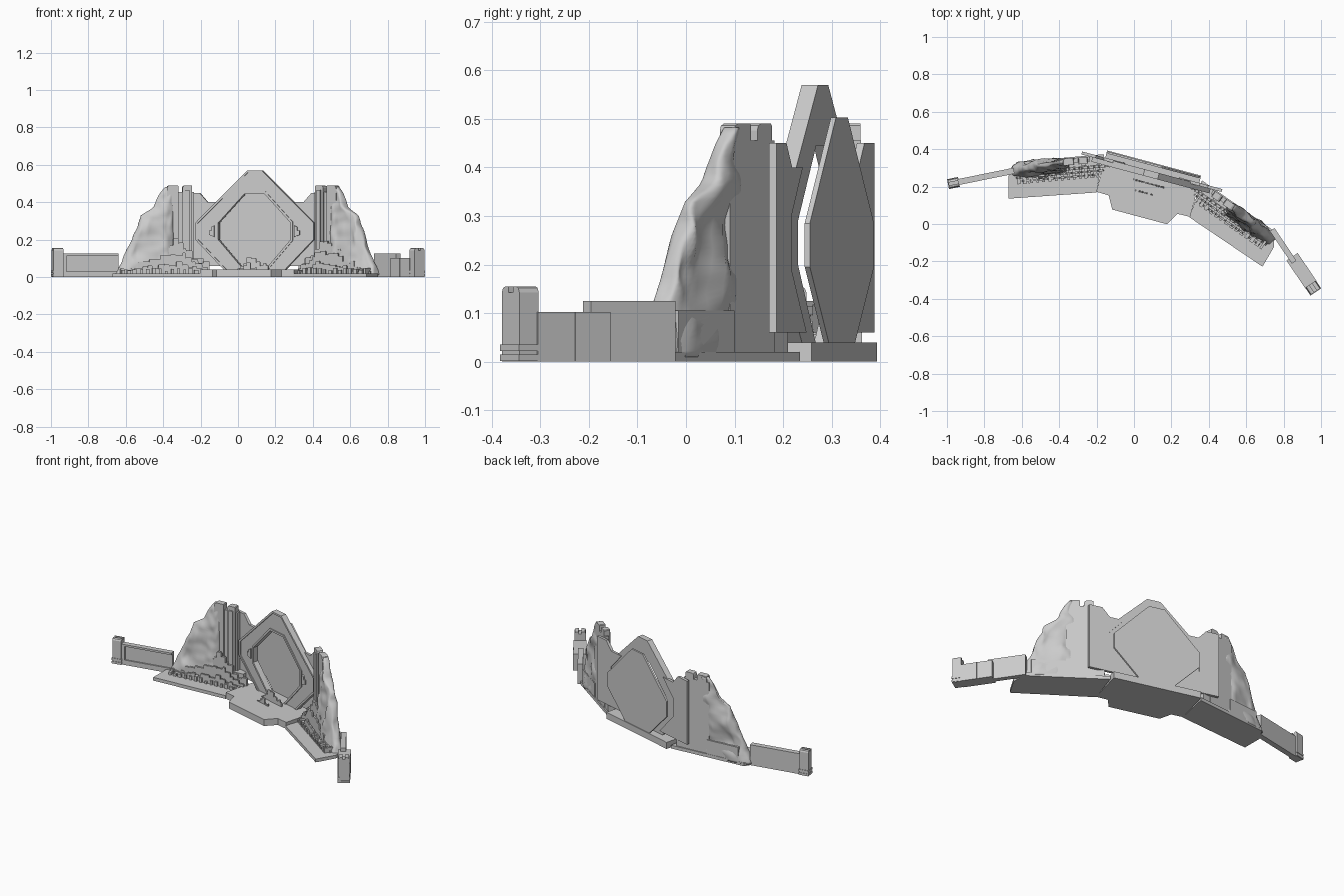
import bpy, bmesh, math, random
from mathutils import Matrix, Vector, noise

if "Cube" in bpy.data.objects:
    bpy.data.objects.remove(bpy.data.objects["Cube"])

random.seed(4)
T, R = Matrix.Translation, lambda deg: Matrix.Rotation(math.radians(deg), 4, 'Z')


def finish(name, bm, smooth=False):
    bmesh.ops.recalc_face_normals(bm, faces=bm.faces)
    me = bpy.data.meshes.new(name)
    bm.to_mesh(me)
    bm.free()
    ob = bpy.data.objects.new(name, me)
    bpy.context.collection.objects.link(ob)
    if smooth:
        me.polygons.foreach_set("use_smooth", [True] * len(me.polygons))
    return ob


def prism(name, pts, lo, hi, M, flat=False):
    """Extrude an outline: (x, z) along y, or (x, y) along z when flat."""
    bm = bmesh.new()
    put = lambda a, b, c: bm.verts.new(M @ (Vector((a, b, c)) if flat else Vector((a, c, b))))
    A = [put(a, b, lo) for a, b in pts]
    B = [put(a, b, hi) for a, b in pts]
    n = len(pts)
    bm.faces.new(A)
    bm.faces.new(B[::-1])
    for i in range(n):
        bm.faces.new((A[i], A[(i + 1) % n], B[(i + 1) % n], B[i]))
    return finish(name, bm)


def box(name, x0, x1, y0, y1, z0, z1, M):
    return prism(name, [(x0, z0), (x1, z0), (x1, z1), (x0, z1)], y0, y1, M)


def mirrored(half):
    return half + [(-x, y) for x, y in reversed(half)]


def lerp(table, t):
    for (a, va), (b, vb) in zip(table, table[1:]):
        if t <= b:
            return va + (vb - va) * (t - a) / (b - a)
    return table[-1][1]


GATE = T((0.095, 0.2775, 0)) @ R(-15)
OFFSET = T((0.348, -0.023, 0)) @ R(-20)
WINGS = {"right": GATE @ OFFSET, "left": GATE @ Matrix.Scale(-1, 4, (1, 0, 0)) @ OFFSET}

# Central platform
prism("gate_platform", mirrored([(.26, .05), (.26, -.178), (.19, -.18), (.152, -.248)]), 0, .04, GATE, True)

# Diamond gate frame, open at the bottom, with a thin raised lip
outer = [(.17, .04), (.327, .2), (.327, .29), (.04, .57)]
inner = [(.06, .04), (.2, .2), (.2, .29), (.055, .445)]
lip = [(.075, .04), (.212, .195), (.212, .295), (.06, .458)]


def arch(name, o, i, lo, hi):
    pts = mirrored(o) + [(-x, z) for x, z in i] + i[::-1]
    prism(name, pts, lo, hi, GATE)


arch("gate_frame", outer, inner, -.024, .005)
arch("gate_frame_lip", lip, inner, -.03, -.022)
rim = [(.155, .04), (.315, .204), (.315, .286), (.036, .558)]
arch("gate_frame_rim", outer, rim, -.03, -.022)

# Back door panel
prism("door_panel", mirrored([(.105, .04), (.255, .195), (.255, .285), (.047, .503)]), .034, .045, GATE)

# Side panels beside the gate and latches on the frame
for side, sg in (("right", 1), ("left", -1)):
    pts = [(.388, .06), (.388, .45), (.31, .45), (.265, .4), (.18, .4), (.27, .3), (.27, .19), (.15, .06)]
    prism(f"side_panel_{side}", [(sg * x, z) for x, z in pts], -.006, .01, GATE)
    latch = [(.222, .215), (.25, .225), (.25, .25), (.237, .25), (.237, .268), (.222, .275)]
    prism(f"frame_latch_{side}", [(sg * x, z) for x, z in latch], -.034, -.022, GATE)


def skyline(s0, s1, base, envelope, step):
    """Stepped, notched ruin outline under an envelope."""
    pts, s = [(s0, base)], s0
    while s < s1 - .004:
        e = min(s + step * random.uniform(.6, 1.5), s1)
        h = max(base + .006, lerp(envelope, (s + e) / 2) + random.uniform(-.013, .013))
        c = min(.004, (e - s) * .3)
        pts += [(s, h - c), (s + c, h), (e - c, h), (e, h - c)]
        s = e + .0005
    return pts + [(pts[-1][0], base)]


# Small debris cut-outs on the platform
prism("debris_back", skyline(-.085, .085, .04, [(-.09, .05), (-.04, .08), (0, .115), (.04, .08), (.09, .05)], .02),
      -.067, -.059, GATE)
prism("debris_front", skyline(-.06, .035, .04, [(-.06, .046), (-.01, .07), (.04, .046)], .018), -.12, -.112, GATE)

EDGE = [(0, .425), (.03, .41), (.08, .375), (.17, .335), (.26, .305), (.33, .265),
        (.37, .205), (.45, .165), (.485, .135)]


def cliff(name, M, seed):
    bm = bmesh.new()
    rows, N, rings = 40, 48, []
    for r in range(rows + 1):
        z = .01 + .472 * r / rows
        s0, s1 = .1, lerp(EDGE, z)
        front, back = -.07 + .055 * z / .48, .016
        ring = []
        for k in range(N):
            a = 2 * math.pi * k / N
            c, d = math.cos(a), math.sin(a)
            x = (s0 + s1) / 2 + (s1 - s0) / 2 * math.copysign(abs(c) ** .6, c)
            y = (front + back) / 2 + (back - front) / 2 * math.copysign(abs(d) ** .7, d)
            p = Vector((x * 14, y * 14, z * 9 + seed))
            n = noise.noise(p) + .5 * noise.noise(p * 2.3)
            ring.append(bm.verts.new(M @ Vector((x + .012 * n * (c > 0), y + .018 * n * -d, z))))
        rings.append(ring)
    for A, B in zip(rings, rings[1:]):
        for k in range(N):
            bm.faces.new((A[k], A[(k + 1) % N], B[(k + 1) % N], B[k]))
    bm.faces.new(rings[0])
    bm.faces.new(rings[-1])
    finish(name, bm, True)


def column(name, s0, s1, d0, d1, top, M):
    c = .014
    prism(name, [(s0, .02), (s1, .02), (s1, top - c), (s1 - .004, top - .004), (s1 - c, top),
                 (s0 + .004, top), (s0, top - .004)], d0, d1, M)


# Wings: floor, tower, cliff and layered ruins, mirrored about the gate
for i, (side, M) in enumerate(WINGS.items()):
    prism(f"wing_floor_{side}", [(-.09, .02), (.38, .02), (.43, -.05), (.44, -.172), (-.03, -.18)], 0, .02, M, True)
    box(f"tower_back_{side}", -.01, .15, -.012, .014, .02, .455, M)
    column(f"tower_inner_column_{side}", 0, .052, -.022, .014, .49, M)
    column(f"tower_outer_column_{side}", .074, .135, -.022, .014, .49, M)
    box(f"tower_inner_rib_{side}", .014, .038, -.03, -.02, .02, .465, M)
    box(f"tower_plinth_{side}", -.06, .16, -.035, .012, .02, .1, M)
    cliff(f"cliff_{side}", M, i * 7.3)
    box(f"rear_base_{side}", .14, .34, .005, .018, .02, .105, M)
    prism(f"ruins_back_{side}", skyline(-.09, .37, .02, [(-.1, .06), (-.02, .1), (.03, .15), (.08, .2),
          (.14, .17), (.22, .12), (.3, .09), (.4, .04)], .022), -.05, -.036, M)
    prism(f"ruins_middle_{side}", skyline(-.08, .39, .02, [(-.1, .04), (-.02, .075), (.06, .13),
          (.16, .12), (.26, .08), (.4, .03)], .026), -.07, -.06, M)
    prism(f"ruins_front_{side}", skyline(-.05, .36, .02, [(-.06, .03), (.04, .07), (.1, .075),
          (.22, .055), (.36, .03)], .03), -.09, -.08, M)
    for k in range(14):
        s, h = -.06 + .033 * k, random.uniform(.012, .03)
        box(f"rubble_{side}_{k + 1}", s, s + random.uniform(.012, .024), -.1, -.036, .02, .02 + h, M)


def post(name, M, w, d):
    """End post with a rounded, notched top and stepped foot bands."""
    c, h = .012, .155
    prism(name, [(-w, 0), (w, 0), (w, h - c), (w - .004, h - .003), (w - c, h), (.008, h), (.008, h - .012),
                 (-.008, h - .012), (-.008, h), (c - w, h), (.004 - w, h - .003), (-w, h - c)], -d, d, M)
    for k in range(2):
        box(f"{name}_band_{k + 1}", -w - .003, w + .003, -d - .003, d + .003, .002 + .02 * k, .015 + .02 * k, M)


# Left boundary wall with recessed panel and end post
L = T((-.965, .219, 0)) @ R(11.5)
box("left_wall", .02, .33, -.008, .016, 0, .125, L)
box("left_wall_top_rail", .02, .33, -.016, -.008, .113, .125, L)
box("left_wall_base_rail", .02, .33, -.016, -.008, 0, .03, L)
box("left_wall_end_rail", .02, .045, -.016, -.008, .03, .113, L)
post("left_post", L @ R(90), .024, .027)

# Right boundary wall, thicker block and end post
Q = T((.957, -.341, 0)) @ R(-56)
box("right_wall", -.38, -.17, -.022, .008, 0, .125, Q)
box("right_block", -.2, -.02, -.036, .036, 0, .102, Q)
box("right_block_seam", -.115, -.111, -.038, .038, 0, .102, Q)
post("right_post", Q @ R(90), .032, .024)
